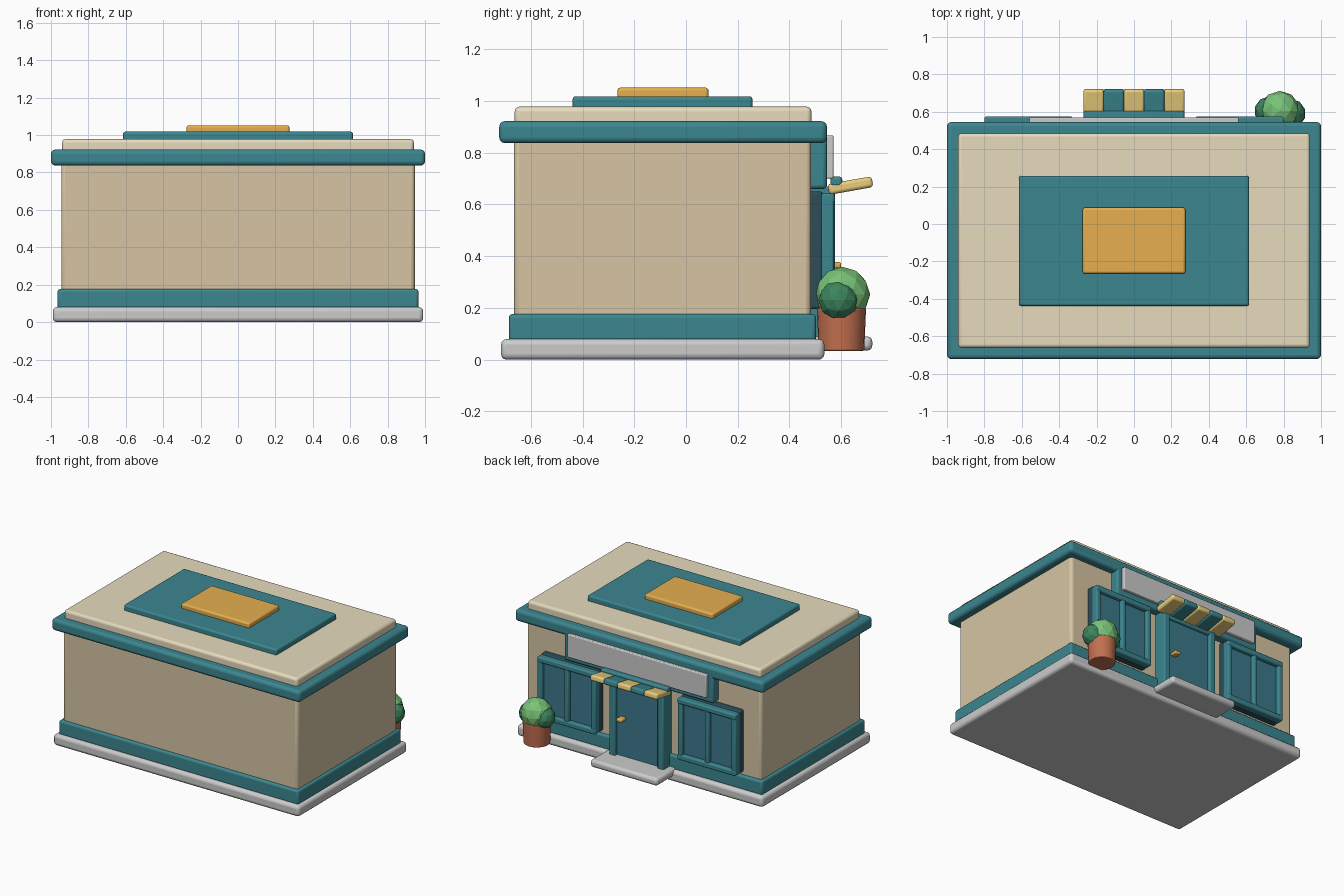
import bpy, math

if "Cube" in bpy.data.objects:
    bpy.data.objects.remove(bpy.data.objects["Cube"])


def mat(name, r, g, b):
    m = bpy.data.materials.new(name)
    m.diffuse_color = (r, g, b, 1)
    m.use_nodes = True
    m.node_tree.nodes["Principled BSDF"].inputs["Base Color"].default_value = m.diffuse_color
    return m


TEAL = mat("teal", 0.045, 0.24, 0.28)
TAN = mat("tan", 0.68, 0.56, 0.37)
CREAM = mat("cream", 0.80, 0.71, 0.51)
GOLD = mat("gold", 0.79, 0.43, 0.08)
YELLOW = mat("yellow", 0.83, 0.61, 0.20)
DARK = mat("dark_teal", 0.025, 0.075, 0.095)
GLASS = mat("glass", 0.045, 0.19, 0.26)
CLAY = mat("clay", 0.54, 0.16, 0.08)
LEAF = mat("leaf", 0.19, 0.55, 0.19)
DEEP = mat("deep_leaf", 0.045, 0.24, 0.11)


def finish(o, name, m, bevel=0, segments=3, smooth=True):
    o.name = name
    if m:
        o.data.materials.append(m)
    if bevel:
        b = o.modifiers.new("bevel", "BEVEL")
        b.width = bevel
        b.segments = segments
    if smooth:
        bpy.ops.object.shade_smooth_by_angle(angle=math.radians(35))
    return o


def box(name, x, y, z, m=None, bevel=0.01, tilt=0):
    """Bevelled box from its (min, max) range on each axis."""
    mid = [(a + b) / 2 for a, b in (x, y, z)]
    bpy.ops.mesh.primitive_cube_add(size=1, location=mid)
    o = bpy.context.object
    o.scale = [b - a for a, b in (x, y, z)]
    bpy.ops.object.transform_apply(location=False, rotation=False, scale=True)
    o.rotation_euler.x = tilt
    return finish(o, name, m, bevel)


def ball(name, x, y, z, r, m):
    bpy.ops.mesh.primitive_ico_sphere_add(subdivisions=2, radius=r, location=(x, y, z))
    return finish(bpy.context.object, name, m, smooth=False)


# Building body: stacked slabs as (name, half width, y range, z range, material, bevel)
for name, w, y, z, m, b in [
    ("base_slab", 0.99, (-0.715, 0.535), (0, 0.08), None, 0.022),
    ("plinth", 0.965, (-0.685, 0.503), (0.07, 0.177), TEAL, 0.015),
    ("walls", 0.945, (-0.665, 0.483), (0.1, 0.86), TAN, 0.02),
    ("cornice", 1.0, (-0.722, 0.545), (0.837, 0.922), TEAL, 0.022),
    ("roof", 0.94, (-0.662, 0.485), (0.89, 0.978), CREAM, 0.018),
    ("roof_panel", 0.615, (-0.438, 0.257), (0.96, 1.018), TEAL, 0.012),
    ("roof_hatch", 0.275, (-0.265, 0.087), (1.0, 1.052), GOLD, 0.012),
]:
    box(name, (-w, w), y, z, m, b)

# Sign board and blank panel
box("sign_board", (-0.6, 0.6), (0.47, 0.545), (0.66, 0.9), TEAL, 0.015)
box("sign_panel", (-0.56, 0.56), (0.53, 0.57), (0.7, 0.867), None, 0.006)

# Two-pane windows either side of the door
for side, cx in (("left", -0.565), ("right", 0.565)):
    def part(n, a, b, y, z, m, bev=0.01):
        box(f"{side}_window_{n}", (cx + a, cx + b), y, z, m, bev)
    part("backing", -0.235, 0.235, (0.47, 0.53), (0.195, 0.65), DARK, 0.012)
    part("glass", -0.2, 0.2, (0.5, 0.545), (0.22, 0.62), GLASS, 0.004)
    for n, a in (("jamb_a", -0.235), ("mullion", -0.017), ("jamb_b", 0.198)):
        w = 0.034 if n == "mullion" else 0.037
        part(n, a, a + w, (0.52, 0.572), (0.2, 0.64), TEAL)
    for n, z0 in (("sill", 0.195), ("head", 0.603)):
        part(n, -0.235, 0.235, (0.52, 0.575), (z0, z0 + 0.04), TEAL)

# Door with posts, head and handle
box("door", (-0.19, 0.19), (0.47, 0.55), (0.08, 0.65), GLASS, 0.006)
for n, s in (("left", -1), ("right", 1)):
    box(f"{n}_door_post", sorted((s * 0.17, s * 0.22)), (0.47, 0.575), (0.08, 0.66), TEAL)
box("door_head", (-0.22, 0.22), (0.47, 0.57), (0.62, 0.67), TEAL)
box("door_handle", (0.1, 0.145), (0.54, 0.6), (0.353, 0.377), GOLD, 0.008)

# Entrance step
box("entrance_step", (-0.27, 0.27), (0.47, 0.72), (0.035, 0.09), None, 0.02)

# Striped awning
box("awning_bar", (-0.27, 0.27), (0.558, 0.604), (0.667, 0.708), TEAL, 0.012)
for i in range(5):
    x0 = -0.27 + i * 0.108
    box(f"awning_stripe_{i + 1}", (x0, x0 + 0.108), (0.549, 0.722), (0.652, 0.694),
        TEAL if i % 2 else YELLOW, 0.013, math.radians(10))

# Potted shrub
bpy.ops.mesh.primitive_cone_add(vertices=24, radius1=0.088, radius2=0.095, depth=0.165,
                                location=(0.78, 0.601, 0.117))
finish(bpy.context.object, "plant_pot", CLAY, 0.005, 2)
ball("shrub_middle", 0.78, 0.605, 0.252, 0.107, LEAF)
ball("shrub_side_a", 0.84, 0.59, 0.23, 0.078, DEEP)
ball("shrub_side_b", 0.72, 0.605, 0.235, 0.076, DEEP)
